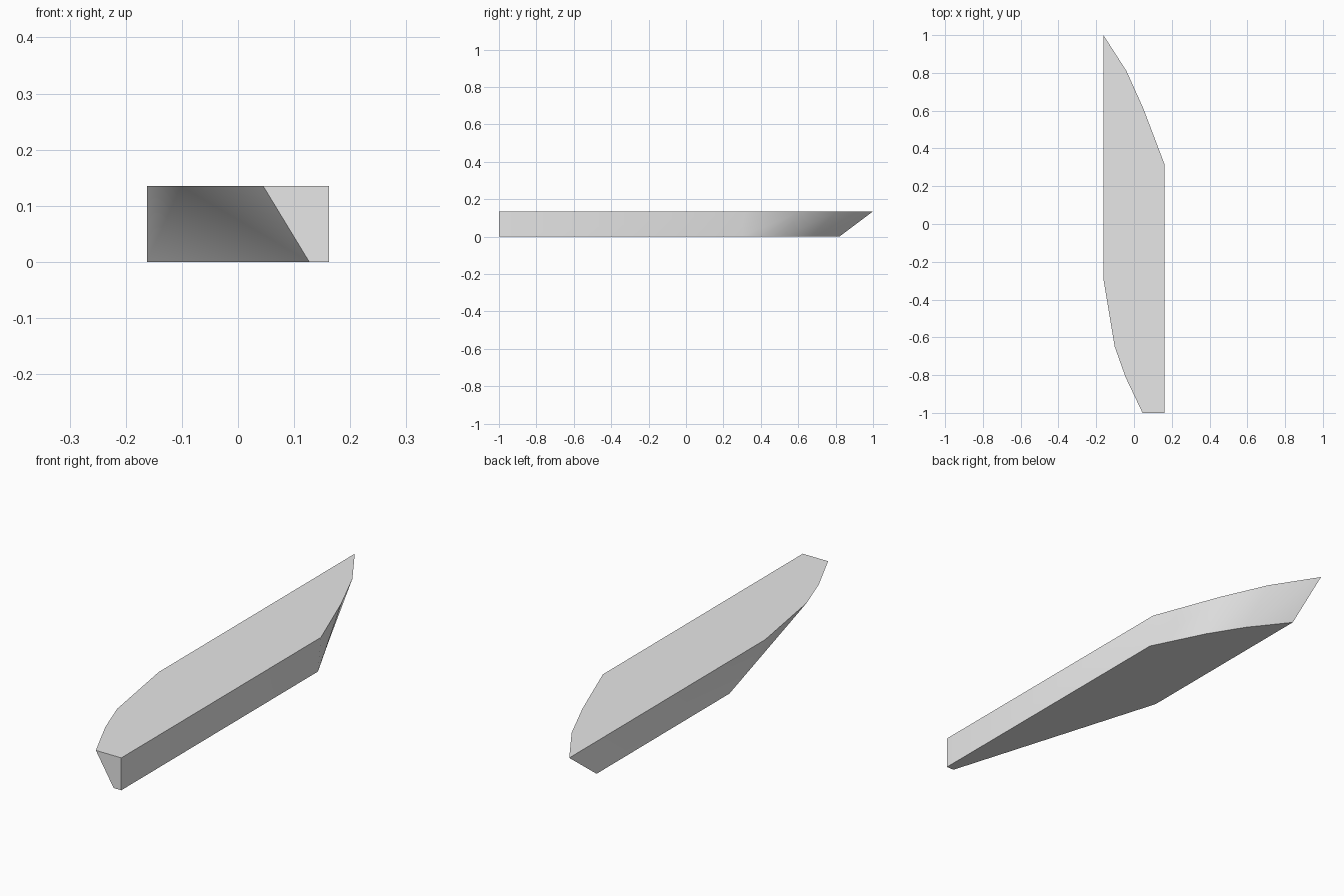
import bpy
import bmesh

cube = bpy.data.objects.get("Cube")
if cube:
    bpy.data.objects.remove(cube, do_unlink=True)

HEIGHT = 0.135
HALF = 0.162

# Outline stations: deck point paired with the keel point below it
STATIONS = [
    ((-HALF, 1.0), (-HALF, 0.82)),
    ((-0.04, 0.81), (-0.04, 0.665)),
    ((0.05, 0.61), (0.05, 0.52)),
    ((HALF, 0.315), (HALF, 0.295)),
    ((HALF, -1.0), (HALF, -1.0)),
    ((0.045, -1.0), (0.127, -1.0)),
    ((-0.045, -0.81), (0.127, -1.0)),
    ((-0.102, -0.65), (0.127, -1.0)),
    ((-HALF, -0.29), (-HALF, -0.055)),
]


def make_material(name, value):
    mat = bpy.data.materials.new(name)
    mat.use_nodes = True
    color = (value, value, value, 1.0)
    mat.diffuse_color = color
    mat.node_tree.nodes["Principled BSDF"].inputs["Base Color"].default_value = color
    return mat


def build_slab(name, stations, height, mat):
    bm = bmesh.new()
    top = [bm.verts.new((*t, height)) for t, _ in stations]

    # Keel points shared by several stations become one vertex
    shared = {}
    bottom = []
    for _, b in stations:
        if b not in shared:
            shared[b] = bm.verts.new((*b, 0.0))
        bottom.append(shared[b])

    # Flat deck and underside
    bm.faces.new(top)
    bm.faces.new(list(shared.values()))

    # Sides and undercut ends
    for i in range(len(stations)):
        j = (i + 1) % len(stations)
        if bottom[i] != bottom[j]:
            bm.faces.new((top[i], bottom[i], bottom[j]))
        bm.faces.new((top[i], bottom[j], top[j]))
    bmesh.ops.recalc_face_normals(bm, faces=bm.faces[:])

    mesh = bpy.data.meshes.new(name)
    bm.to_mesh(mesh)
    bm.free()
    mesh.materials.append(mat)
    obj = bpy.data.objects.new(name, mesh)
    bpy.context.collection.objects.link(obj)
    return obj


slab = build_slab("tapered_slab", STATIONS, HEIGHT, make_material("light_gray", 0.8))

# Soft undercuts, crisp rims
bpy.ops.object.select_all(action="DESELECT")
slab.select_set(True)
bpy.context.view_layer.objects.active = slab
bpy.ops.object.shade_smooth_by_angle()
